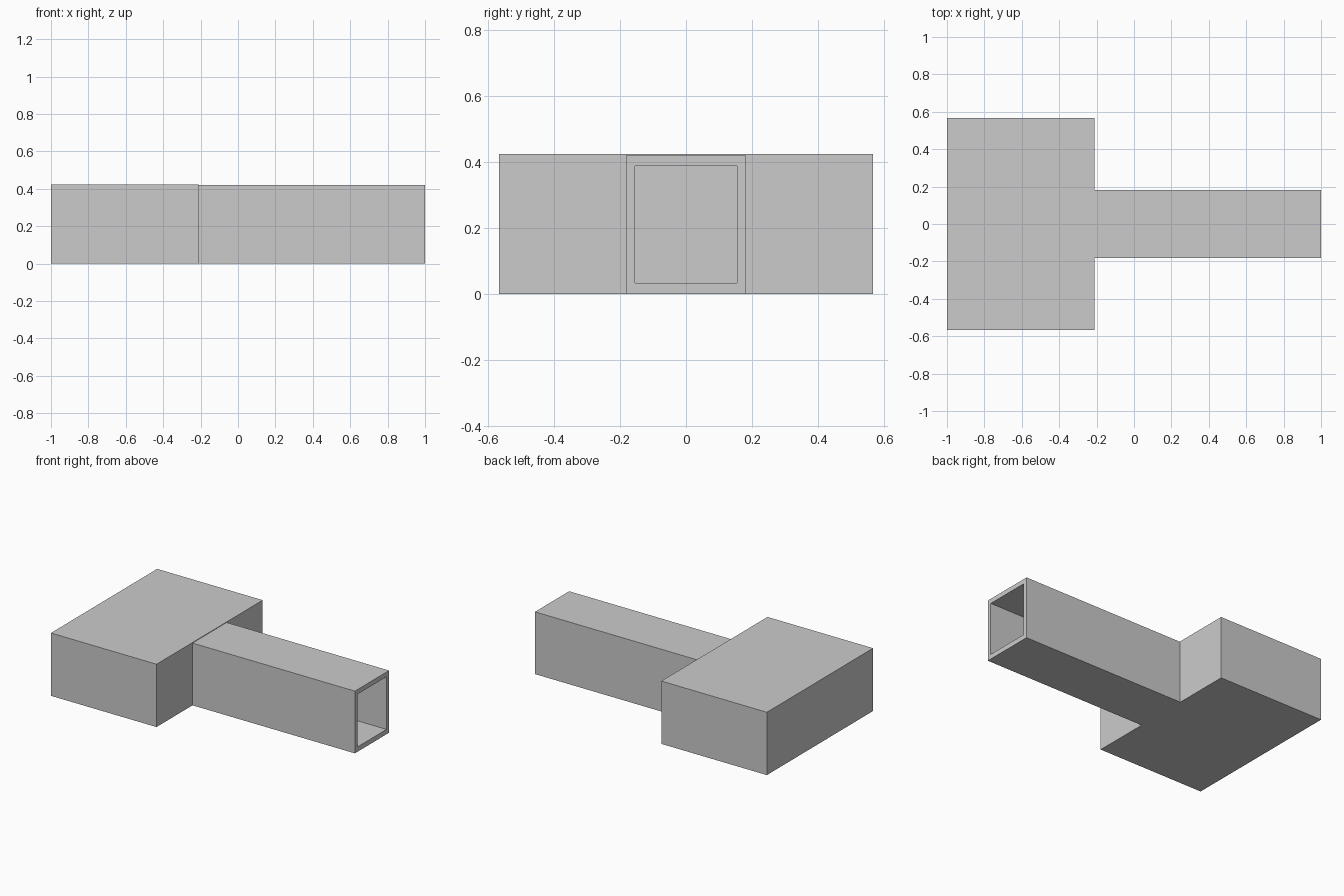
import bpy

if "Cube" in bpy.data.objects:
    bpy.data.objects.remove(bpy.data.objects["Cube"])

WALL = 0.03


def box(name, x, y, z):
    """Box spanning the given (min, max) ranges."""
    spans = (x, y, z)
    bpy.ops.mesh.primitive_cube_add(size=1, location=[(a + b) / 2 for a, b in spans])
    ob = bpy.context.object
    ob.name = name
    ob.scale = [b - a for a, b in spans]
    bpy.ops.object.transform_apply(location=True, rotation=False, scale=True)
    return ob


def carve(target, cutter):
    """Subtract the cutter from the target, then remove it."""
    cutter.hide_render = True
    mod = target.modifiers.new("carve", 'BOOLEAN')
    mod.operation = 'DIFFERENCE'
    mod.solver = 'EXACT'
    mod.object = cutter
    bpy.context.view_layer.objects.active = target
    bpy.ops.object.modifier_apply(modifier=mod.name)
    bpy.data.objects.remove(cutter)


bore_y, bore_z = (-0.155, 0.155), (0.033, 0.388)

# Wide hollow room with a doorway in its right wall
room = box("room", (-1, -0.212), (-0.566, 0.566), (0, 0.424))
carve(room, box("room_void", (-1 + WALL, -0.212 - WALL),
                (-0.566 + WALL, 0.566 - WALL), (0.033, 0.39)))
carve(room, box("doorway", (-0.4, 0), bore_y, bore_z))

# Narrow corridor, open at both ends
corridor = box("corridor", (-0.212, 1), (-0.182, 0.182), (0, 0.42))
carve(corridor, box("corridor_void", (-0.5, 1.2), bore_y, bore_z))
